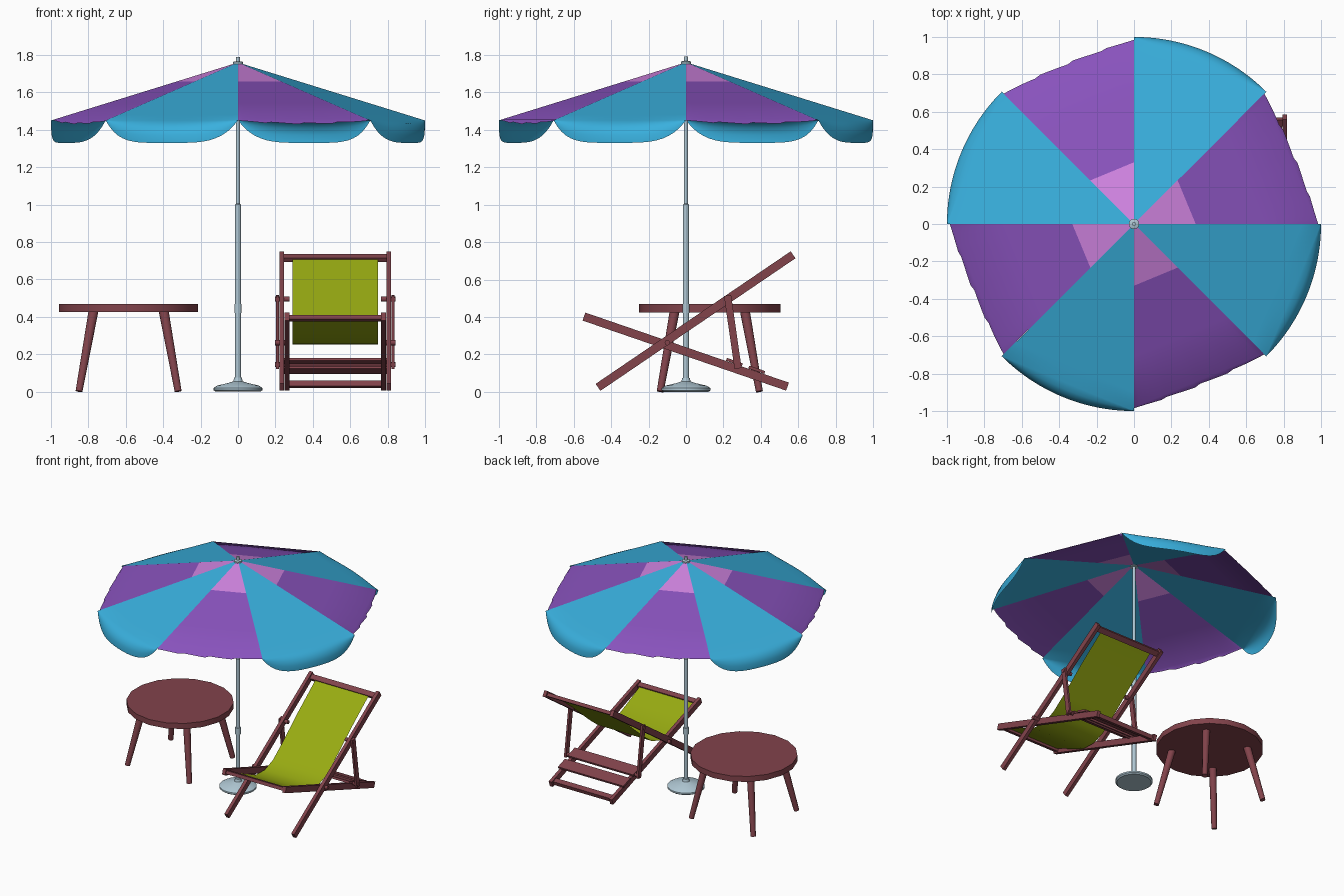
import bpy, bmesh, math
from mathutils import Matrix, Vector

cube = bpy.data.objects.get("Cube")
if cube:
    bpy.data.objects.remove(cube, do_unlink=True)


def material(name, r, g, b):
    lin = [((c / 255 + 0.055) / 1.055) ** 2.4 for c in (r, g, b)] + [1]
    m = bpy.data.materials.new(name)
    m.use_nodes = True
    m.diffuse_color = lin
    node = next(n for n in m.node_tree.nodes if n.type == 'BSDF_PRINCIPLED')
    node.inputs["Base Color"].default_value = lin
    return m


WOOD = material("red wood", 130, 67, 75)
BLUE = material("blue cloth", 57, 176, 222)
PURPLE = material("purple cloth", 136, 82, 188)
PINK = material("pink cloth", 206, 130, 222)
LIME = material("lime cloth", 152, 171, 18)
METAL = material("pale metal", 176, 200, 212)


def finish(name, bm, mats, smooth=False):
    mesh = bpy.data.meshes.new(name)
    bm.to_mesh(mesh)
    bm.free()
    for m in mats:
        mesh.materials.append(m)
    ob = bpy.data.objects.new(name, mesh)
    bpy.context.collection.objects.link(ob)
    if smooth:
        bpy.ops.object.select_all(action='DESELECT')
        ob.select_set(True)
        bpy.context.view_layer.objects.active = ob
        bpy.ops.object.shade_smooth_by_angle(angle=math.radians(35))
    return ob


def sheet(name, rows, mats, index=lambda i: 0, smooth=True):
    """Grid surface through rows of points."""
    bm = bmesh.new()
    grid = [[bm.verts.new(p) for p in row] for row in rows]
    for i in range(len(grid) - 1):
        for j in range(len(grid[i]) - 1):
            f = bm.faces.new((grid[i][j], grid[i + 1][j], grid[i + 1][j + 1], grid[i][j + 1]))
            f.material_index = index(i)
    return finish(name, bm, mats, smooth)


def lathe(name, profile, mat, sides=24):
    """Profile of (radius, z) spun about the z axis."""
    bm = bmesh.new()
    rings = [[bm.verts.new((r * math.cos(2 * math.pi * k / sides),
                            r * math.sin(2 * math.pi * k / sides), z))
              for k in range(sides)] for r, z in profile]
    for a, b in zip(rings, rings[1:]):
        for k in range(sides):
            n = (k + 1) % sides
            bm.faces.new((a[k], a[n], b[n], b[k]))
    bm.faces.new(rings[0][::-1])
    bm.faces.new(rings[-1])
    return finish(name, bm, [mat], True)


def rod(name, a, b, r1, r2, mat, sides=12):
    """Tapered round bar between two points."""
    a, b = Vector(a), Vector(b)
    bm = bmesh.new()
    rot = (b - a).to_track_quat('Z', 'Y').to_matrix().to_4x4()
    bmesh.ops.create_cone(bm, cap_ends=True, segments=sides, radius1=r1, radius2=r2,
                          depth=(b - a).length, matrix=Matrix.Translation((a + b) / 2) @ rot)
    return finish(name, bm, [mat], True)


def plank(name, x, a, b, width, height):
    """Box running from a to b, both (y, z), at the given x."""
    dy, dz = b[0] - a[0], b[1] - a[1]
    bm = bmesh.new()
    mat = (Matrix.Translation((x, (a[0] + b[0]) / 2, (a[1] + b[1]) / 2))
           @ Matrix.Rotation(math.atan2(dz, dy), 4, 'X')
           @ Matrix.Diagonal((width, math.hypot(dy, dz), height, 1)))
    bmesh.ops.create_cube(bm, size=1, matrix=mat)
    return finish(name, bm, [WOOD])


def along(a, b, t, half):
    """Short segment of length 2 * half centred at fraction t of a line."""
    a, b = Vector(a), Vector(b)
    c, d = a.lerp(b, t), (b - a).normalized() * half
    return c - d, c + d


# Parasol stand
lathe("parasol_base", [(0.12, 0), (0.131, 0.008), (0.131, 0.02), (0.11, 0.033),
                       (0.05, 0.047), (0.025, 0.055), (0.02, 0.075)], METAL, 32)
lathe("parasol_pole", [(0.016, 0.05), (0.016, 1.0), (0.011, 1.005), (0.011, 1.79)], METAL, 16)
lathe("pole_collar", [(0.02, 0.42), (0.02, 0.47)], METAL, 16)
lathe("canopy_cap", [(0.028, 1.745), (0.028, 1.762), (0.02, 1.766)], METAL, 16)

# Parasol canopy
APEX, RIM, DROP, STEPS = 1.76, 1.45, 0.12, 24


def rim_points(k):
    a, b = (Vector((math.cos(w), math.sin(w), 0))
            for w in (k * math.pi / 4, (k + 1) * math.pi / 4))
    return [(j / STEPS, a.lerp(b, j / STEPS)) for j in range(STEPS + 1)]


def panel_rows(points, fractions):
    return [[c * t + Vector((0, 0, APEX + (RIM - APEX) * t)) for u, c in points]
            for t in fractions]


for k in range(8):
    pts = rim_points(k)
    if k % 2:
        # Blue panel with a rounded hanging valance
        rows = panel_rows(pts, (0.015, 0.33, 0.7, 0.9, 1))
        for out, down in ((0.45, 0.12), (0.8, 0.33), (1, 0.65), (0.99, 1)):
            row = []
            for u, c in pts:
                d = DROP * (1 - abs(2 * u - 1) ** 4)
                p = c.lerp(c.normalized(), out)
                row.append(p + Vector((0, 0, RIM - d * down)))
            rows.append(row)
        sheet(f"blue_panel_{k}", rows, [BLUE])
    else:
        # Purple panel with a pink centre and a ragged short lip
        rows = panel_rows(pts, (0.015, 0.33, 0.7, 0.98))
        lip = []
        for j, (u, c) in enumerate(pts):
            depth = 4 * u * (1 - u) * (0.6 + 0.4 * (j % 6) / 5)
            lip.append(c * (0.985 + 0.025 * depth) + Vector((0, 0, RIM - 0.02 * depth)))
        rows.append(lip)
        sheet(f"purple_panel_{k}", rows, [PURPLE, PINK], lambda i: 1 if i == 0 else 0)

# Round table
TX, TY = -0.585, 0.127
rod("table_top", (TX, TY, 0.425), (TX, TY, 0.468), 0.377, 0.377, WOOD, 18)
for sx in (-1, 1):
    for sy in (-1, 1):
        rod(f"table_leg_{sx}_{sy}", (TX + sx * 0.265, TY + sy * 0.265, 0.002),
            (TX + sx * 0.188, TY + sy * 0.188, 0.43), 0.019, 0.027, WOOD)

# Deck chair frames, each line given as (y, z)
CX = 0.52
BACK = (-0.47, 0.024), (0.572, 0.732)
SEAT = (-0.545, 0.402), (0.542, 0.028)
STRUT = (0.222, 0.515), (0.278, 0.125)
for s, side in ((1, "left"), (-1, "right")):
    plank(f"{side}_back_rail", CX + s * 0.286, *BACK, 0.026, 0.045)
    plank(f"{side}_seat_rail", CX + s * 0.258, *SEAT, 0.026, 0.045)
    plank(f"{side}_strut", CX + s * 0.309, *STRUT, 0.016, 0.038)
    for name, (y, z) in (("upper", (0.225, 0.495)), ("lower", (0.275, 0.145)),
                         ("middle", (-0.1, 0.262))):
        rod(f"{side}_{name}_peg", (CX + s * 0.245, y, z), (CX + s * 0.322, y, z),
            0.014, 0.014, WOOD)

# Deck chair crossbars and rear slats
plank("back_top_bar", CX, *along(*BACK, 0.975, 0.02), 0.56, 0.025)
plank("seat_front_bar", CX, *along(*SEAT, 0.025, 0.02), 0.53, 0.025)
plank("seat_rear_bar", CX, *along(*SEAT, 0.97, 0.02), 0.53, 0.03)
for i, t in enumerate((0.73, 0.84)):
    a, b = along(*SEAT, t, 0.045)
    lift = Vector((0.01, 0.03))
    plank(f"rear_slat_{i}", CX, a + lift, b + lift, 0.56, 0.016)
rod("strut_rod", (CX - 0.31, 0.275, 0.145), (CX + 0.31, 0.275, 0.145), 0.011, 0.011, WOOD)

# Sagging cloth sling
SLING = [(0.54, 0.718), (0.32, 0.545), (0.12, 0.375), (0.01, 0.29), (-0.09, 0.252),
         (-0.2, 0.255), (-0.36, 0.325), (-0.53, 0.405)]
sheet("cloth_sling", [[(CX + s * 0.228, y, z) for s in (1, -1)] for y, z in SLING], [LIME])
